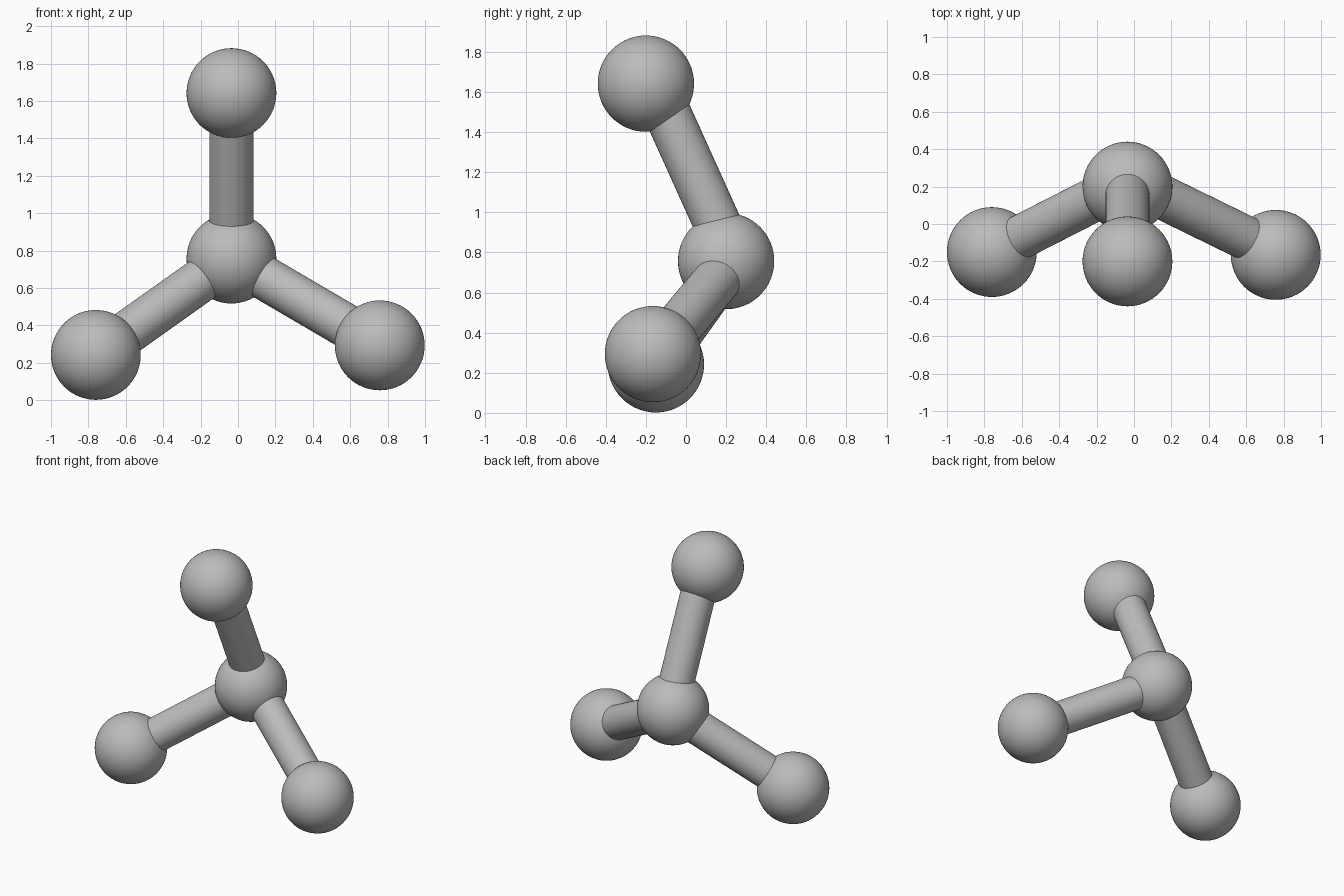
import bpy
import math
from mathutils import Vector

default = bpy.data.objects.get("Cube")
if default:
    bpy.data.objects.remove(default, do_unlink=True)

# Single grey material
grey = bpy.data.materials.new("grey")
grey.use_nodes = True
colour = (0.5, 0.5, 0.5, 1.0)
grey.diffuse_color = colour
grey.node_tree.nodes["Principled BSDF"].inputs["Base Color"].default_value = colour

BALL_RADIUS = 0.24
ROD_RADIUS = 0.118


def finish(name):
    obj = bpy.context.object
    obj.name = name
    obj.data.materials.append(grey)
    bpy.ops.object.shade_smooth_by_angle(angle=math.radians(40))
    return obj


def ball(name, centre):
    bpy.ops.mesh.primitive_uv_sphere_add(
        segments=64, ring_count=32, radius=BALL_RADIUS, location=centre)
    return finish(name)


def rod(name, start, end):
    start, end = Vector(start), Vector(end)
    axis = end - start
    bpy.ops.mesh.primitive_cylinder_add(
        vertices=48, radius=ROD_RADIUS, depth=axis.length,
        location=(start + end) / 2,
        rotation=axis.to_track_quat("Z", "Y").to_euler())
    return finish(name)


# Central ball
hub = Vector((-0.035, 0.20, 0.757))
ball("centre_ball", hub)

# Each arm: outer ball centre, then the rod's small offsets at hub and ball
arms = {
    "top": ((-0.035, -0.20, 1.642), (0, 0.034, 0.015), (0, 0.034, 0.015)),
    "left": ((0.758, -0.165, 0.293), (0, 0.035, 0), (0, 0.012, 0)),
    "right": ((-0.76, -0.15, 0.242), (0, 0.022, 0), (0, 0.002, 0)),
}
for side, (centre, hub_shift, ball_shift) in arms.items():
    ball(side + "_ball", centre)
    rod(side + "_rod", hub + Vector(hub_shift), Vector(centre) + Vector(ball_shift))
